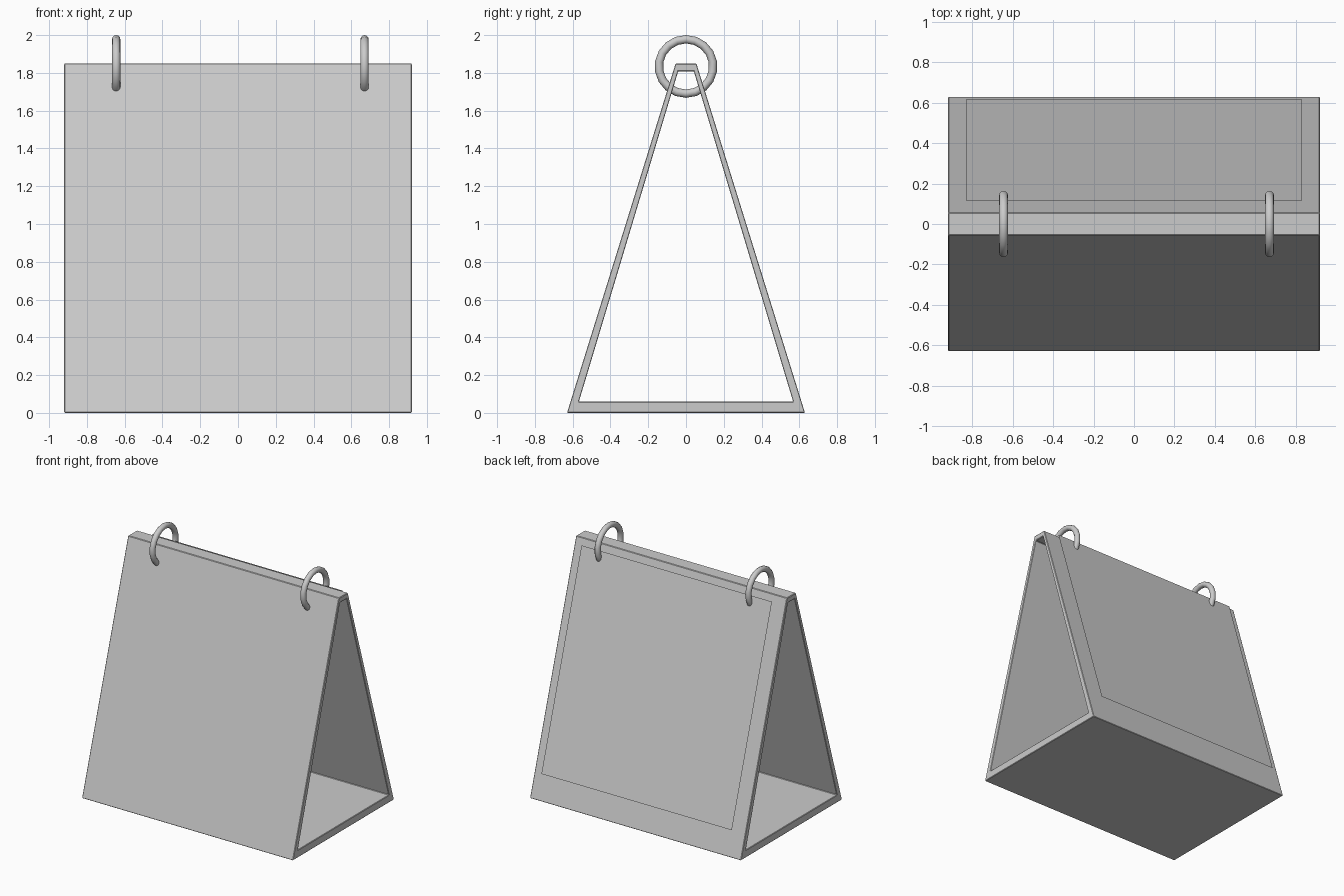
import bpy, bmesh, math

if "Cube" in bpy.data.objects:
    bpy.data.objects.remove(bpy.data.objects["Cube"])

W = 0.92  # half width of the stand


def make_object(name, bm):
    mesh = bpy.data.meshes.new(name)
    bm.to_mesh(mesh)
    bm.free()
    obj = bpy.data.objects.new(name, mesh)
    bpy.context.collection.objects.link(obj)
    return obj


# Easel stand: hollow trapezoid profile, open at both sides
outer = [(-0.63, 0), (0.63, 0), (0.055, 1.85), (-0.055, 1.85)]
inner = [(-0.567, 0.06), (0.567, 0.06), (0.042, 1.807), (-0.042, 1.807)]
bm = bmesh.new()
rings = [[bm.verts.new((x, y, z)) for y, z in prof]
         for prof, x in ((outer, -W), (outer, W), (inner, W), (inner, -W))]
for a, b in zip(rings, rings[1:] + rings[:1]):
    for i in range(4):
        j = (i + 1) % 4
        bm.faces.new((a[i], a[j], b[j], b[i]))
bmesh.ops.recalc_face_normals(bm, faces=bm.faces)
stand = make_object("easel_stand", bm)
bevel = stand.modifiers.new("soft_edges", 'BEVEL')
bevel.width = 0.004
bevel.segments = 1

# Page: single thin sheet hanging just off the back panel
bm = bmesh.new()
corners = [(0.83, 0.615, 0.21), (-0.83, 0.615, 0.21),
           (-0.83, 0.115, 1.82), (0.83, 0.115, 1.82)]
page_face = bm.faces.new([bm.verts.new(c) for c in corners])
page_face.normal_update()
if page_face.normal.y < 0:
    page_face.normal_flip()
make_object("page", bm)

# Binder rings through the top edge
for name, x in (("left_ring", -0.645), ("right_ring", 0.67)):
    bpy.ops.mesh.primitive_torus_add(
        major_radius=0.144, minor_radius=0.022, major_segments=18,
        minor_segments=12, location=(x, 0, 1.834),
        rotation=(0, math.pi / 2, 0))
    ring = bpy.context.object
    ring.name = name
    bpy.ops.object.shade_smooth_by_angle(angle=math.radians(40))
